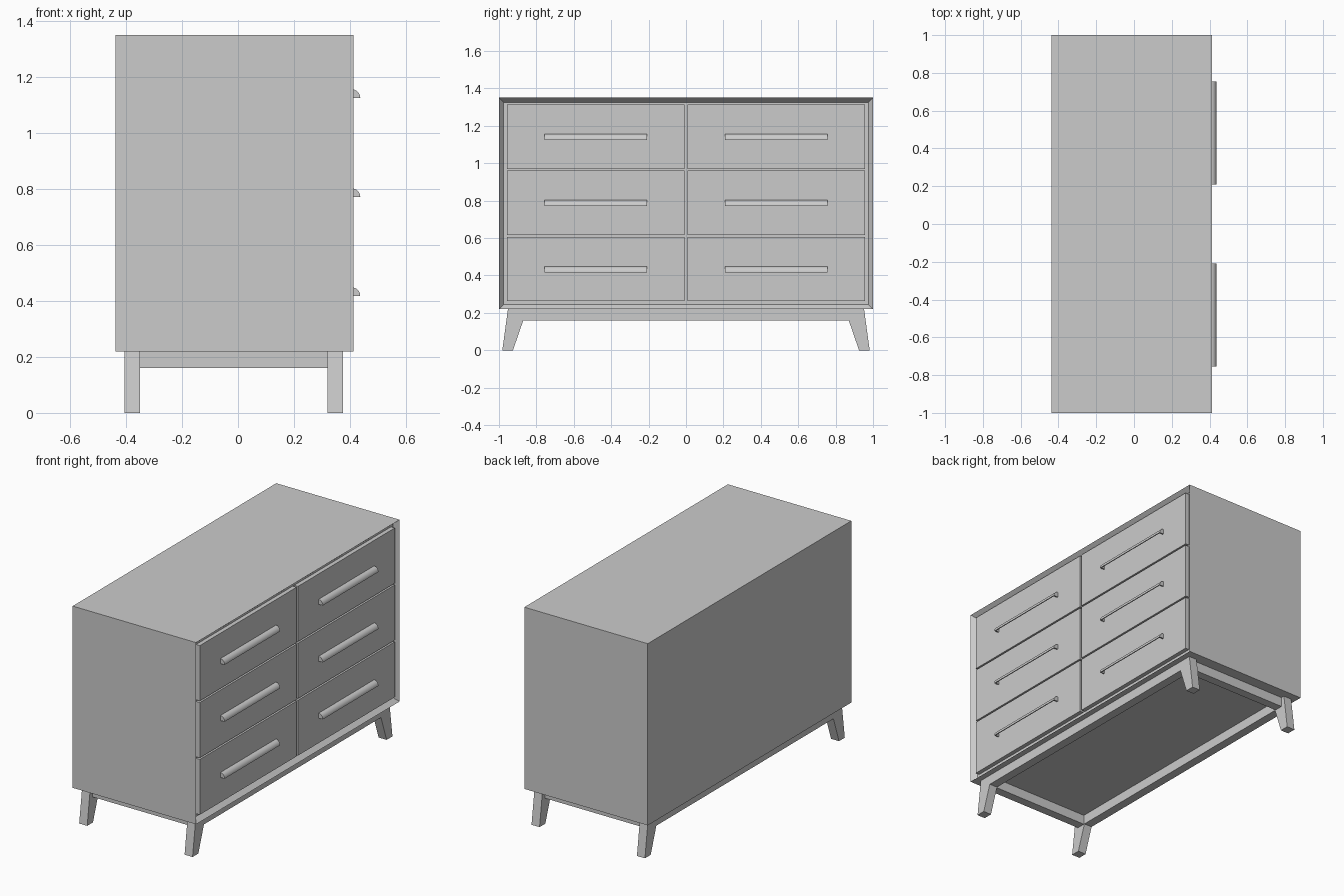
import bpy, bmesh, math

if "Cube" in bpy.data.objects:
    bpy.data.objects.remove(bpy.data.objects["Cube"])

XB, XF = -0.437, 0.412      # back and front of the body
RECESS = 0.004              # drawer fronts sit slightly behind the frame


def finish(name, bm):
    bmesh.ops.recalc_face_normals(bm, faces=bm.faces)
    me = bpy.data.meshes.new(name)
    bm.to_mesh(me)
    bm.free()
    ob = bpy.data.objects.new(name, me)
    bpy.context.collection.objects.link(ob)
    return ob


def prism(name, pts, offset):
    """Extrude a closed 3D outline along an offset."""
    bm = bmesh.new()
    face = bm.faces.new([bm.verts.new(p) for p in pts])
    ext = bmesh.ops.extrude_face_region(bm, geom=[face])
    moved = [v for v in ext["geom"] if isinstance(v, bmesh.types.BMVert)]
    bmesh.ops.translate(bm, verts=moved, vec=offset)
    return finish(name, bm)


def box(name, x0, x1, y0, y1, z0, z1):
    return prism(name, [(x0, y0, z0), (x1, y0, z0), (x1, y1, z0), (x0, y1, z0)],
                 (0, 0, z1 - z0))


# Cabinet body: a box with its front face inset and pushed in
body = box("cabinet_body", XB, XF, -1, 1, 0.22, 1.35)
bm = bmesh.new()
bm.from_mesh(body.data)
front = [f for f in bm.faces if f.calc_center_median().x > XF - 0.001]
bmesh.ops.inset_region(bm, faces=front, thickness=0.035)
bmesh.ops.translate(bm, verts=front[0].verts, vec=(-0.03, 0, 0))
bm.to_mesh(body.data)
bm.free()


def handle(name, y0, y1, top):
    """Quarter-round pull, open underneath between two end caps."""
    xb, w, h, t, cap = XF - RECESS, 0.437 - XF + RECESS, 0.031, 0.006, 0.008

    def arc(r, hh):
        return [(xb + r * math.sin(a), top - h + hh * math.cos(a))
                for a in [math.pi / 2 * i / 8 for i in range(9)]]
    outer, inner = arc(w, h), arc(w - t, h - t)
    shell = outer + inner[::-1]
    ob = prism(name, [(x, y0 + cap, z) for x, z in shell], (0, y1 - y0 - 2 * cap, 0))
    solid = outer + [(xb, top - h)]
    caps = [prism(name + "_end", [(x, y, z) for x, z in solid], (0, cap, 0))
            for y in (y0, y1 - cap)]
    for o in [ob] + caps:
        bpy.ops.object.select_all(action='DESELECT')
        o.select_set(True)
        bpy.context.view_layer.objects.active = o
        bpy.ops.object.shade_smooth_by_angle(angle=math.radians(30))


# Six drawers with their pulls
for col, (y0, y1) in (("left", (-0.958, -0.007)), ("right", (0.007, 0.958))):
    for row in range(3):
        z0 = 0.262 + row * 0.354
        box(f"drawer_{col}_{row}", XF - 0.031, XF - RECESS, y0, y1, z0, z0 + 0.344)
        mid = (y0 + y1) / 2
        handle(f"handle_{col}_{row}", mid - 0.273, mid + 0.273, 0.448 + row * 0.354)

# Front and back leg frames: splayed legs joined by a rail
half = [(0.87, 0.16), (0.925, 0), (0.982, 0), (0.952, 0.22)]
outline = half + [(-y, z) for y, z in reversed(half)]
for name, x in (("front_leg_frame", 0.32), ("back_leg_frame", -0.405)):
    prism(name, [(x, y, z) for y, z in outline], (0.055, 0, 0))

# Side rails between the leg frames
for name, y in (("left_rail", -0.93), ("right_rail", 0.875)):
    box(name, -0.35, 0.32, y, y + 0.055, 0.16, 0.22)
